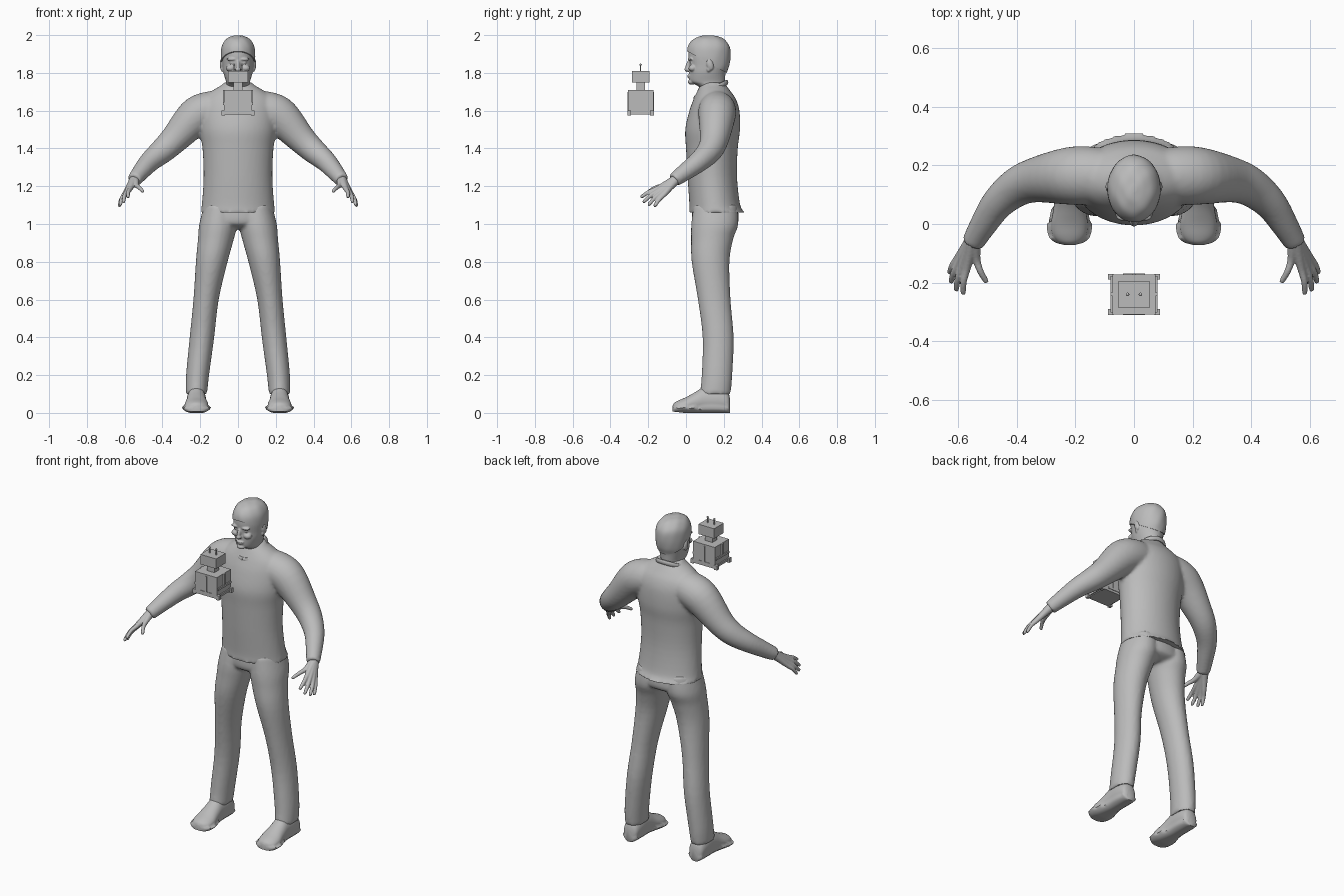
import bpy, bmesh, math
from mathutils import Vector, Matrix

cube = bpy.data.objects.get("Cube")
if cube:
    bpy.data.objects.remove(cube)

GREY = (0.5, 0.5, 0.5, 1)
mat = bpy.data.materials.new("plain grey")
mat.use_nodes = True
mat.diffuse_color = GREY
mat.node_tree.nodes["Principled BSDF"].inputs["Base Color"].default_value = GREY


def spline(rings, steps):
    """Smooth in-between rings through the given control rings."""
    out = []
    for i in range(len(rings) - 1):
        p0, p1 = rings[max(i - 1, 0)], rings[i]
        p2, p3 = rings[i + 1], rings[min(i + 2, len(rings) - 1)]
        for k in range(steps):
            t = k / steps
            out.append([0.5 * (2 * b + (c - a) * t + (2 * a - 5 * b + 4 * c - d) * t * t
                               + (3 * b - a - 3 * c + d) * t ** 3)
                        for a, b, c, d in zip(p0, p1, p2, p3)])
    return out + [list(rings[-1])]


def loft(bm, rings, axis=None, sides=28, steps=4):
    """Closed tube through rings (x, y, z, radius a, radius b)."""
    rings = spline(rings, steps)
    loops = []
    for i, (x, y, z, a, b) in enumerate(rings):
        if axis == "Z":
            u, v = Vector((1, 0, 0)), Vector((0, 1, 0))
        elif axis == "Y":
            u, v = Vector((1, 0, 0)), Vector((0, 0, 1))
        else:
            nxt, prv = rings[min(i + 1, len(rings) - 1)], rings[max(i - 1, 0)]
            t = (Vector(nxt[:3]) - Vector(prv[:3])).normalized()
            u = t.cross(Vector((0, 0, 1))).normalized()
            v = u.cross(t)
        loops.append([bm.verts.new(Vector((x, y, z))
                                   + u * a * math.cos(math.tau * k / sides)
                                   + v * b * math.sin(math.tau * k / sides))
                      for k in range(sides)])
    for lo, hi in zip(loops, loops[1:]):
        for k in range(sides):
            j = (k + 1) % sides
            bm.faces.new((lo[k], lo[j], hi[j], hi[k]))
    bm.faces.new(loops[0])
    bm.faces.new(loops[-1])


def ball(bm, loc, size, tilt=0):
    m = (Matrix.Translation(loc) @ Matrix.Rotation(tilt, 4, "X")
         @ Matrix.Diagonal((*size, 1)))
    bmesh.ops.create_uvsphere(bm, u_segments=20, v_segments=12, radius=1, matrix=m)


def finish(name, bm, voxel=0, relax=0, angle=50):
    """Make an object; optionally fuse overlapping volumes into one skin."""
    bmesh.ops.recalc_face_normals(bm, faces=bm.faces)
    me = bpy.data.meshes.new(name)
    bm.to_mesh(me)
    bm.free()
    ob = bpy.data.objects.new(name, me)
    bpy.context.collection.objects.link(ob)
    if voxel:
        r = ob.modifiers.new("fuse", "REMESH")
        r.mode, r.voxel_size = "VOXEL", voxel
        s = ob.modifiers.new("relax", "SMOOTH")
        s.factor, s.iterations = 0.5, relax
        deps = bpy.context.evaluated_depsgraph_get()
        ob.data = bpy.data.meshes.new_from_object(ob.evaluated_get(deps))
        ob.modifiers.clear()
        ob.data.name = name
    ob.data.materials.clear()
    ob.data.materials.append(mat)
    for p in ob.data.polygons:
        p.use_smooth = angle > 0
        p.material_index = 0
    if angle > 0:
        ob.data.set_sharp_from_angle(angle=math.radians(angle))
    return ob


def slab(z, front, back, inner, outer):
    """Horizontal ring from its extents."""
    return ((inner + outer) / 2, (front + back) / 2, z, (outer - inner) / 2, (back - front) / 2)


def flip(s, rings):
    return [(s * r[0], *r[1:]) for r in rings]


SIDES = ((1, "left"), (-1, "right"))

# Sweater: torso and both sleeves fused
bm = bmesh.new()
loft(bm, [slab(z, f, b, -w, w) for z, f, b, w in (
    (1.06, .015, .312, .2), (1.1, .018, .287, .192), (1.25, .008, .27, .182),
    (1.4, 0, .274, .188), (1.5, -.004, .286, .203), (1.6, .018, .283, .205),
    (1.66, .04, .265, .19), (1.7, .058, .238, .145), (1.735, .075, .212, .088),
    (1.75, .085, .205, .072))], "Z", 48)
for s, side in SIDES:
    loft(bm, flip(s, [(.08, .165, 1.61, .09, .095), (.16, .165, 1.6, .1, .1),
                      (.23, .163, 1.563, .097, .1), (.335, .15, 1.45, .077, .077),
                      (.4, .125, 1.388, .067, .067), (.465, .07, 1.332, .056, .056),
                      (.515, -.005, 1.275, .046, .046), (.55, -.065, 1.232, .038, .038)]))
finish("sweater", bm, .01, 4)

# Sweater collar: a thin band, low in front and high at the nape
bm = bmesh.new()
N = 40
loft(bm, [(.083 * math.sin(t), .132 - .084 * math.cos(t), 1.708 - .042 * math.cos(t), .008, .014)
          for t in (math.tau * k / N for k in range(N + 1))], None, 10, 1)
finish("collar", bm)

# Trousers: hips and two legs fused
bm = bmesh.new()
loft(bm, [slab(z, f, b, -w, w) for z, f, b, w in (
    (1.12, .04, .265, .172), (1.05, .032, .278, .185), (1.0, .04, .272, .185),
    (.975, .09, .22, .1))], "Z", 40)
for s, side in SIDES:
    loft(bm, flip(s, [slab(*r) for r in (
        (1.1, .04, .27, .01, .18), (1.0, .028, .277, .004, .205), (.92, .027, .25, .022, .212),
        (.8, .03, .23, .055, .223), (.6, .063, .236, .102, .236), (.4, .088, .252, .126, .256),
        (.2, .083, .245, .153, .275), (.1, .073, .236, .164, .277))]), "Z", 32)
finish("trousers", bm, .01, 3)

for s, side in SIDES:
    # Shoe: rounded last with a flat sole
    bm = bmesh.new()
    loft(bm, flip(s, [(.22, y, h / 2, w, h / 2) for y, w, h in (
        (.234, .02, .07), (.22, .043, .11), (.17, .05, .135), (.1, .05, .135), (.05, .055, .108),
        (0, .063, .082), (-.04, .058, .066), (-.062, .04, .054), (-.071, .015, .04))]), "Y")
    for v in bm.verts:
        toe = max(0, .06 - abs(v.co.y + .07)) * .12
        v.co.z = max(v.co.z * 1.06 - .004, toe)
        if v.co.z < .03:
            v.co.x += (v.co.x - s * .22) * .25
    finish(side + "_shoe", bm, 0, 0, 60)

    # Hand: fingers run from the wrist through the palm
    bm = bmesh.new()
    wrist = Vector((.548, -.05, 1.238))
    for knuckle, tip in (((.6, -.115, 1.157), (.63, -.168, 1.093)),
                         ((.596, -.131, 1.166), (.625, -.2, 1.1)),
                         ((.586, -.146, 1.176), (.607, -.228, 1.115)),
                         ((.571, -.155, 1.186), (.583, -.24, 1.142)),
                         ((.536, -.125, 1.203), (.502, -.2, 1.172))):
        k, t = Vector(knuckle), Vector(tip)
        bend = k.lerp(t, .5) + Vector((.004, 0, .005))
        path = ((wrist, .026), (wrist.lerp(k, .5), .019), (k, .0135), (bend, .011),
                (k.lerp(t, .93), .009), (t, .004))
        loft(bm, flip(s, [(*p, r, r) for p, r in path]), None, 12, 3)
    finish(side + "_hand", bm, .004, 2)

# Head: skull, neck, face features and ears fused
skull = [slab(z, f, b, -w, w) for z, f, b, w in (
    (1.66, .085, .2, .062), (1.71, .085, .2, .064), (1.738, .05, .203, .064),
    (1.755, .02, .206, .064), (1.8, .016, .21, .077), (1.84, .017, .223, .083),
    (1.89, .012, .229, .086), (1.935, .017, .224, .081), (1.968, .04, .2, .062),
    (1.985, .075, .165, .034), (1.99, .11, .13, .008))]
bm = bmesh.new()
loft(bm, skull, "Z", 40)
ball(bm, (0, .012, 1.838), (.011, .014, .036), -.3)
ball(bm, (0, .008, 1.818), (.016, .017, .011))
ball(bm, (0, .018, 1.786), (.026, .012, .006))
ball(bm, (0, .02, 1.776), (.022, .012, .006))
ball(bm, (0, .03, 1.752), (.026, .02, .015))
for s, side in SIDES:
    ball(bm, (s * .033, .024, 1.872), (.028, .014, .008))
    ball(bm, (s * .04, .035, 1.825), (.024, .022, .018))
    ball(bm, (s * .033, .03, 1.855), (.013, .011, .008))
    ball(bm, (s * .086, .127, 1.845), (.011, .018, .032), .25)
    ball(bm, (s * .082, .12, 1.82), (.009, .011, .015))
finish("head", bm, .004, 3)

# Hair: swollen skull cap, trimmed along a slope from brow to nape
bm = bmesh.new()
loft(bm, skull[3:], "Z", 48, 6)
pivot = Vector((0, .12, 1.85))
for v in bm.verts:
    d = (v.co - pivot) * 1.062
    d *= 1 + .008 * math.sin(90 * d.x + 40 * d.z) * math.sin(70 * d.y)
    v.co = pivot + d
cut = bmesh.ops.bisect_plane(bm, geom=bm.verts[:] + bm.edges[:] + bm.faces[:],
                             plane_co=(0, .12, 1.852), plane_no=(0, .55, 1), clear_inner=True)
bmesh.ops.holes_fill(bm, edges=[e for e in bm.edges if e.is_boundary])
finish("hair", bm)


# Small floating robot
def box(bm, x, y, z):
    m = (Matrix.Translation([sum(r) / 2 for r in (x, y, z)])
         @ Matrix.Diagonal((*(r[1] - r[0] for r in (x, y, z)), 1)))
    bmesh.ops.create_cube(bm, size=1, matrix=m)


MID = -.24
bm = bmesh.new()
box(bm, (-.073, .073), (MID - .068, MID + .068), (1.58, 1.71))
finish("robot_body", bm, angle=0)

bm = bmesh.new()
box(bm, (-.053, .053), (MID - .046, MID + .046), (1.75, 1.81))
finish("robot_head", bm, angle=0)

bm = bmesh.new()
box(bm, (-.025, .025), (MID - .022, MID + .022), (1.71, 1.75))
finish("robot_neck", bm, angle=0)

bm = bmesh.new()
for s, side in SIDES:
    loft(bm, [(s * .022, MID, z, .003, .003) for z in (1.81, 1.84)], "Z", 8, 1)
    ball(bm, (s * .022, MID, 1.843), (.006, .006, .006))
finish("robot_antennas", bm)

# Robot trim: bars, side rails and corner feet
bm = bmesh.new()
for s, side in SIDES:
    face = MID + s * .068
    yr = sorted((face, face + s * .003))
    box(bm, (-.006, .006), yr, (1.6, 1.7))
    box(bm, (-.038, .038), yr, (1.594, 1.606))
    xr = sorted((s * .073, s * .08))
    box(bm, xr, (MID - .006, MID + .006), (1.64, 1.71))
    box(bm, xr, (MID - .062, MID + .062), (1.63, 1.642))
    box(bm, xr, (MID - .068, MID + .068), (1.585, 1.598))
    for t in (1, -1):
        box(bm, sorted((s * .07, s * .088)), sorted((MID + t * .05, MID + t * .07)), (1.575, 1.602))
finish("robot_trim", bm, angle=0)
